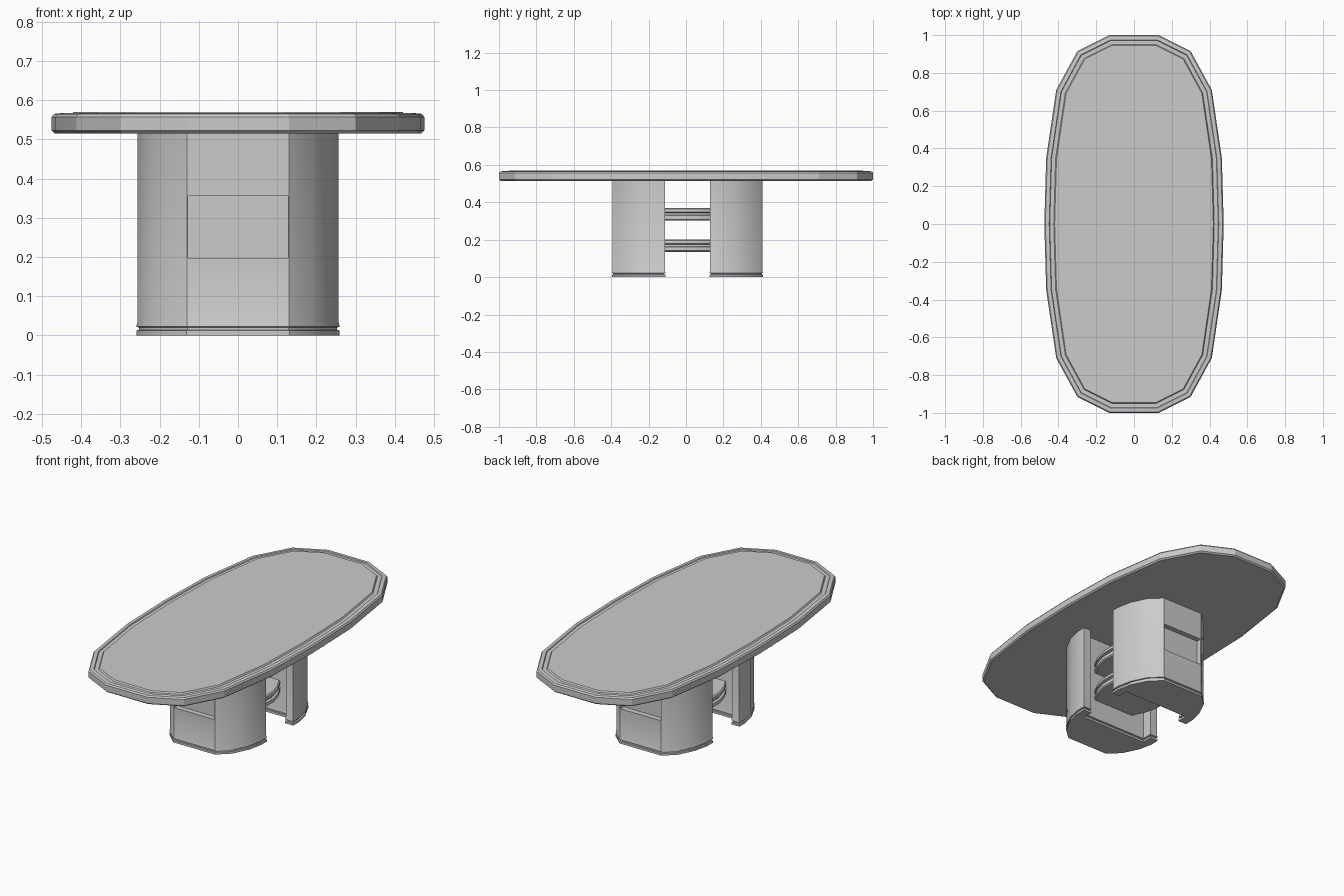
import bpy, bmesh
from mathutils import Vector

if "Cube" in bpy.data.objects:
    bpy.data.objects.remove(bpy.data.objects["Cube"])


def inset(pts, d):
    """Inset a counter-clockwise outline by d with mitred corners."""
    out, n = [], len(pts)
    for i in range(n):
        p0, p, p1 = (Vector(pts[(i + k) % n]) for k in (-1, 0, 1))
        a, b = (p - p0).normalized(), (p1 - p).normalized()
        na, nb = Vector((-a.y, a.x)), Vector((-b.y, b.x))
        out.append(p + (na + nb) * d / (1 + na.dot(nb)))
    return out


def loft(name, pts, layers, smooth=0.3):
    """Stack inset copies of an outline; layers are (inset, z)."""
    area = sum(pts[i - 1][0] * p[1] - p[0] * pts[i - 1][1] for i, p in enumerate(pts))
    if area < 0:
        pts = pts[::-1]
    bm = bmesh.new()
    rings = [[bm.verts.new((p.x, p.y, z)) for p in inset(pts, d)] for d, z in layers]
    n = len(pts)
    for r0, r1 in zip(rings, rings[1:]):
        for i in range(n):
            j = (i + 1) % n
            bm.faces.new((r0[i], r0[j], r1[j], r1[i]))
    bm.faces.new(rings[0][::-1])
    bm.faces.new(rings[-1])
    bmesh.ops.recalc_face_normals(bm, faces=bm.faces)
    mesh = bpy.data.meshes.new(name)
    bm.to_mesh(mesh)
    bm.free()
    ob = bpy.data.objects.new(name, mesh)
    bpy.context.collection.objects.link(ob)
    bpy.ops.object.select_all(action='DESELECT')
    ob.select_set(True)
    bpy.context.view_layer.objects.active = ob
    bpy.ops.object.shade_smooth_by_angle(angle=smooth)
    return ob


def mirror_x(half):
    """Complete a right-hand chain of points with its mirrored left side."""
    return half + [(-x, y) for x, y in reversed(half)]


# Faceted oval tabletop with a grooved rim
quarter = [(0.475, 0), (0.465, 0.35), (0.412, 0.71), (0.30, 0.915), (0.13, 1.0)]
right = [(x, -y) for x, y in reversed(quarter[1:])] + quarter
loft("tabletop", mirror_x(right),
     [(0.008, 0.515), (0, 0.522), (0, 0.557), (0.006, 0.565), (0.026, 0.567),
      (0.029, 0.562), (0.050, 0.562), (0.055, 0.570)], 0.25)

# Pedestals: curved sides, channel on the inner side, recessed outer panel
MID = 0.008
half_leg = [(0.13, 0.401), (0.195, 0.342), (0.24, 0.25), (0.257, 0.17),
            (0.257, 0.12), (0.21, 0.12), (0.21, 0.18)]
for side, label in ((-1, "front"), (1, "back")):
    outline = [(x, MID + side * y) for x, y in mirror_x(half_leg)]
    leg = loft(label + "_pedestal", outline,
               [(-0.002, 0), (-0.002, 0.012), (0.004, 0.014), (0.004, 0.020),
                (-0.002, 0.022), (-0.001, 0.030), (0.001, 0.035), (0.001, 0.516)], 0.5)
    bpy.ops.mesh.primitive_cube_add(size=1, location=(0, MID + side * 0.42, 0.276))
    cutter = bpy.context.object
    cutter.name = label + "_panel_cutter"
    cutter.scale = (0.254, 0.10, 0.158)
    cutter.hide_render = True
    cutter.hide_viewport = False
    cutter.display_type = 'WIRE'
    cut = leg.modifiers.new("panel_recess", 'BOOLEAN')
    cut.operation = 'DIFFERENCE'
    cut.object = cutter
    cut.solver = 'EXACT'
    # Bake the recess, then drop the helper
    bpy.ops.object.select_all(action='DESELECT')
    leg.select_set(True)
    bpy.context.view_layer.objects.active = leg
    bpy.ops.object.modifier_apply(modifier=cut.name)
    bpy.data.objects.remove(cutter)

# Two bowed shelves joining the pedestals, each with a stepped edge
bow = [(0.13, -0.185), (0.165, -0.12), (0.185, -0.05), (0.185, 0.05),
       (0.165, 0.12), (0.13, 0.185)]
for z, label in ((0.135, "lower"), (0.303, "upper")):
    loft(label + "_shelf", mirror_x([(x, y + MID) for x, y in bow]),
         [(0.008, z), (0, z + 0.006), (0, z + 0.026), (0.012, z + 0.030),
          (0.012, z + 0.040), (0, z + 0.044), (0, z + 0.060), (0.006, z + 0.066)], 0.5)
